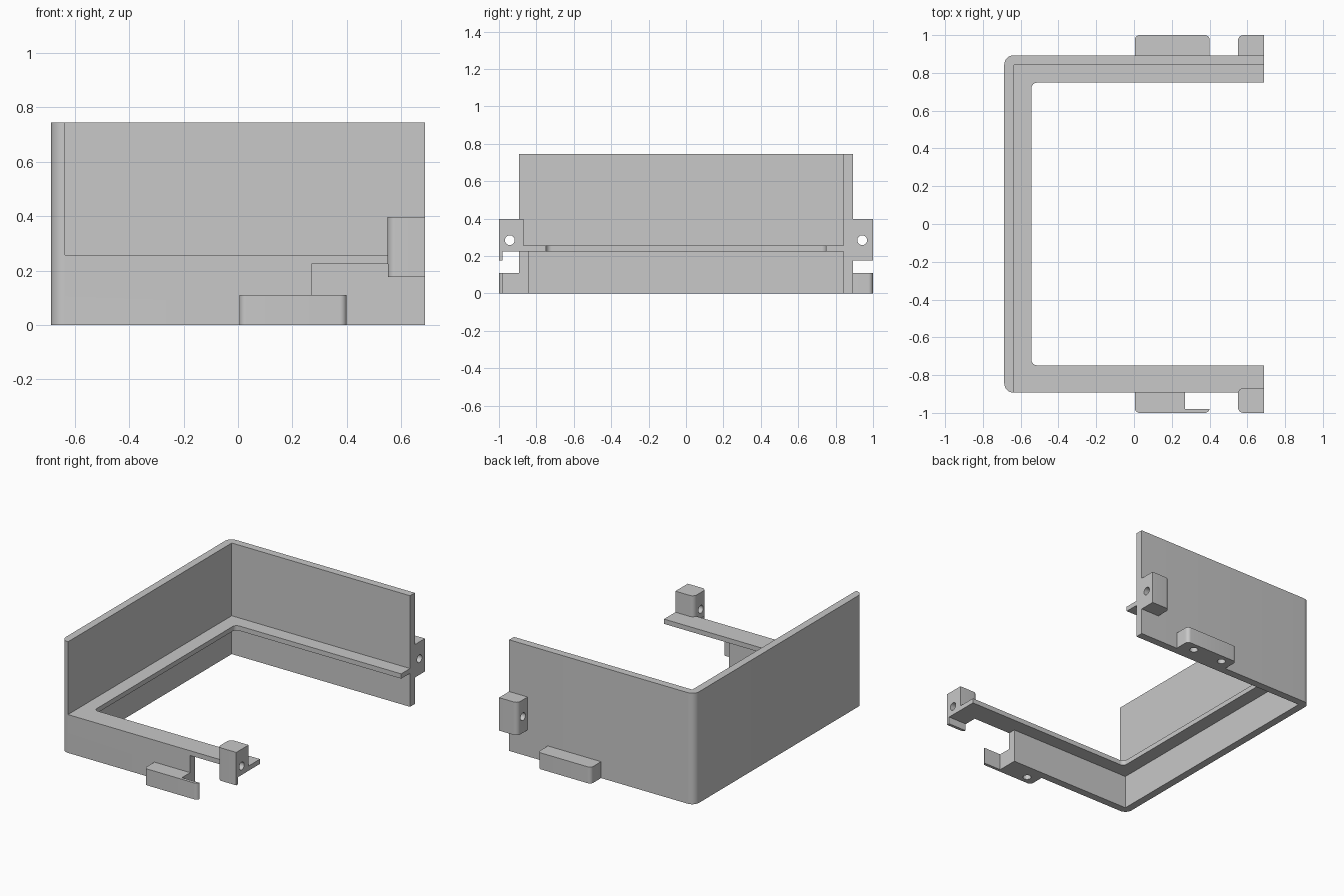
import bpy, bmesh
from math import pi, sin, cos
from mathutils import Vector, Matrix

default_cube = bpy.data.objects.get("Cube")
if default_cube:
    bpy.data.objects.remove(default_cube, do_unlink=True)

grey = bpy.data.materials.new("plain grey")
grey.use_nodes = True
grey.diffuse_color = (0.58, 0.58, 0.58, 1)
grey.node_tree.nodes["Principled BSDF"].inputs["Base Color"].default_value = grey.diffuse_color

# Main dimensions
X, Y, T = 0.687, 0.893, 0.051          # half sizes and wall thickness
HEIGHT, SHELF_TOP, SHELF_LOW = 0.745, 0.257, 0.225
IX, IY = X - T, Y - T                  # inner wall faces


def make_object(name, bm):
    bmesh.ops.recalc_face_normals(bm, faces=bm.faces)
    mesh = bpy.data.meshes.new(name)
    bm.to_mesh(mesh)
    bm.free()
    mesh.materials.append(grey)
    obj = bpy.data.objects.new(name, mesh)
    bpy.context.collection.objects.link(obj)
    return obj


def fillet(corners, steps=8):
    """Outline from (x, y, radius) right-angle corners."""
    points = []
    for i, (x, y, r) in enumerate(corners):
        p = Vector((x, y))
        if not r:
            points.append(p)
            continue
        a = (Vector(corners[i - 1][:2]) - p).normalized() * r
        b = (Vector(corners[(i + 1) % len(corners)][:2]) - p).normalized() * r
        for k in range(steps + 1):
            t = k / steps * pi / 2
            points.append(p + a * (1 - sin(t)) + b * (1 - cos(t)))
    return points


def prism(name, corners, z0, z1):
    bm = bmesh.new()
    face = bm.faces.new([bm.verts.new((p.x, p.y, z0)) for p in fillet(corners)])
    top = bmesh.ops.extrude_face_region(bm, geom=[face], use_keep_orig=True)["geom"]
    verts = [v for v in top if isinstance(v, bmesh.types.BMVert)]
    bmesh.ops.translate(bm, vec=(0, 0, z1 - z0), verts=verts)
    return make_object(name, bm)


def block(name, x0, x1, y0, y1, z0, z1, radii=(0, 0, 0, 0)):
    xy = ((x0, y0), (x1, y0), (x1, y1), (x0, y1))
    return prism(name, [(x, y, r) for (x, y), r in zip(xy, radii)], z0, z1)


def drill(centre, depth, turn=0):
    bm = bmesh.new()
    m = Matrix.Translation(centre) @ Matrix.Rotation(turn, 4, "Y")
    bmesh.ops.create_cone(bm, cap_ends=True, segments=32, radius1=0.026,
                          radius2=0.026, depth=depth, matrix=m)
    return make_object("drill", bm)


def combine(obj, tool, operation="DIFFERENCE"):
    mod = obj.modifiers.new("shape", "BOOLEAN")
    mod.operation, mod.solver, mod.object = operation, "EXACT", tool
    bpy.context.view_layer.update()
    bpy.context.view_layer.objects.active = obj
    bpy.ops.object.modifier_apply(modifier=mod.name)
    bpy.data.objects.remove(tool, do_unlink=True)


def notch():
    # Clearance under the front arm
    return block("notch", 0.27, 1, -0.98, -0.8, -0.1, SHELF_LOW)


# Three-sided wall: full height at the back and left, low at the front
frame = prism("wall_frame", [(-X, -Y, 0.05), (X, -Y, 0), (X, -IY, 0), (-IX, -IY, 0),
                             (-IX, IY, 0), (X, IY, 0), (X, Y, 0), (-X, Y, 0.05)], 0, HEIGHT)
combine(frame, block("open_front", -IX, 1, -1.2, 0.7, SHELF_TOP, 1))
combine(frame, notch())

# Inner ledge running along the three walls
sx, sy = -0.543, 0.748
ledge = prism("ledge", [(-IX, -IY, 0), (X, -IY, 0), (X, -sy, 0), (sx, -sy, 0.03),
                        (sx, sy, 0.03), (X, sy, 0), (X, IY, 0), (-IX, IY, 0)],
              SHELF_LOW, SHELF_TOP)
combine(frame, ledge, "UNION")

# Mounting feet with blind screw holes underneath
back_foot = block("back_foot", 0.005, 0.4, Y, 1, 0, 0.11, (0, 0, 0.025, 0.025))
for x in (0.08, 0.305):
    combine(back_foot, drill((x, 0.945, 0), 0.16))
front_foot = block("front_foot", 0.005, 0.4, -1, -Y, 0, 0.11, (0.025, 0.025, 0, 0))
combine(front_foot, notch())
combine(front_foot, drill((0.08, -0.945, 0), 0.16))

# End lugs with a hole straight through
back_lug = block("back_lug", 0.55, X, Y, 1, 0.177, 0.398, (0, 0, 0, 0.03))
front_lug = block("front_lug", 0.55, X, -1, -0.869, 0.177, 0.398, (0.03, 0, 0, 0.03))
combine(front_lug, notch())
combine(front_lug, block("arm_seat", 0.4, 1, -Y, -0.7, 0, SHELF_TOP))
for lug, y in ((back_lug, 0.942), (front_lug, -0.942)):
    combine(lug, drill((0.62, y, 0.285), 0.5, pi / 2))

# Smooth the rounded corners and holes only
bpy.ops.object.select_all(action="DESELECT")
for obj in (frame, back_foot, front_foot, back_lug, front_lug):
    obj.select_set(True)
bpy.context.view_layer.objects.active = frame
bpy.ops.object.shade_smooth_by_angle()
